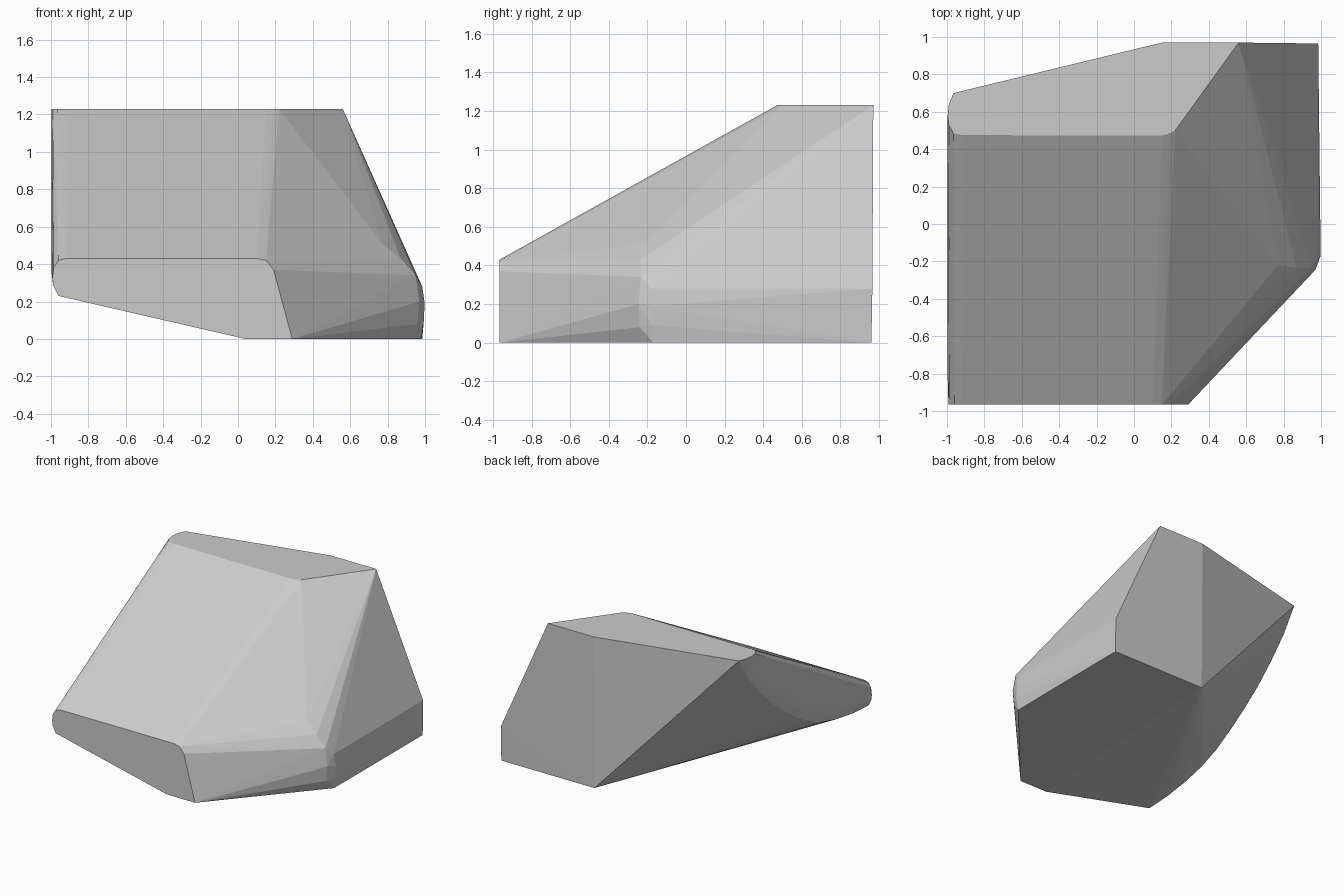
import bpy, bmesh, math

if "Cube" in bpy.data.objects:
    bpy.data.objects.remove(bpy.data.objects["Cube"])

# Flat outlines that bound the faceted block
top = [(-.965, .70), (-.99, .64), (-.996, .58), (-.99, .53), (-.965, .485), (-.92, .475),
       (.15, .473), (.19, .485), (.22, .50), (.56, .97), (.15, .97)]
front = [(-.96, .23), (-.988, .285), (-.992, .33), (-.985, .38), (-.96, .42), (-.92, .43),
         (.10, .43), (.15, .42), (.19, .37), (.29, 0), (.04, 0)]
points = [(x, y, 1.23) for x, y in top]
points += [(x, -.965, z) for x, z in front]

# Curved lower edge of the left side, with its narrow bevel
arc = [(.58, 1.04), (.43, .87), (.28, .725), (.12, .60), (-.04, .49),
       (-.2, .395), (-.37, .325), (-.55, .28), (-.76, .247)]
for y, z in arc:
    points += [(-.965, y, z), (-.988, y - .035, z + .055), (-.996, y - .07, z + .10)]

# Back edges and rounded right-hand corner
points += [(.15, .96, 0), (.985, .96, 0), (.985, .965, .28),
           (.77, -.22, .51), (.87, -.235, .43), (.95, -.235, .34),
           (.97, -.245, .20), (.96, -.24, .08), (.94, -.215, 0),
           (.985, -.18, .28), (.998, -.17, .19), (.993, -.175, .09), (.98, -.17, 0)]

# Wrap the outlines in one convex skin
bm = bmesh.new()
for p in points:
    bm.verts.new(p)
hull = bmesh.ops.convex_hull(bm, input=bm.verts[:])
loose = {g for g in hull["geom_interior"] + hull["geom_unused"]
         if isinstance(g, bmesh.types.BMVert)}
bmesh.ops.delete(bm, geom=list(loose), context='VERTS')
bmesh.ops.dissolve_limit(bm, angle_limit=math.radians(.5), verts=bm.verts[:], edges=bm.edges[:])
bmesh.ops.recalc_face_normals(bm, faces=bm.faces[:])

mesh = bpy.data.meshes.new("faceted_block")
bm.to_mesh(mesh)
bm.free()
block = bpy.data.objects.new("faceted_block", mesh)
bpy.context.collection.objects.link(block)
